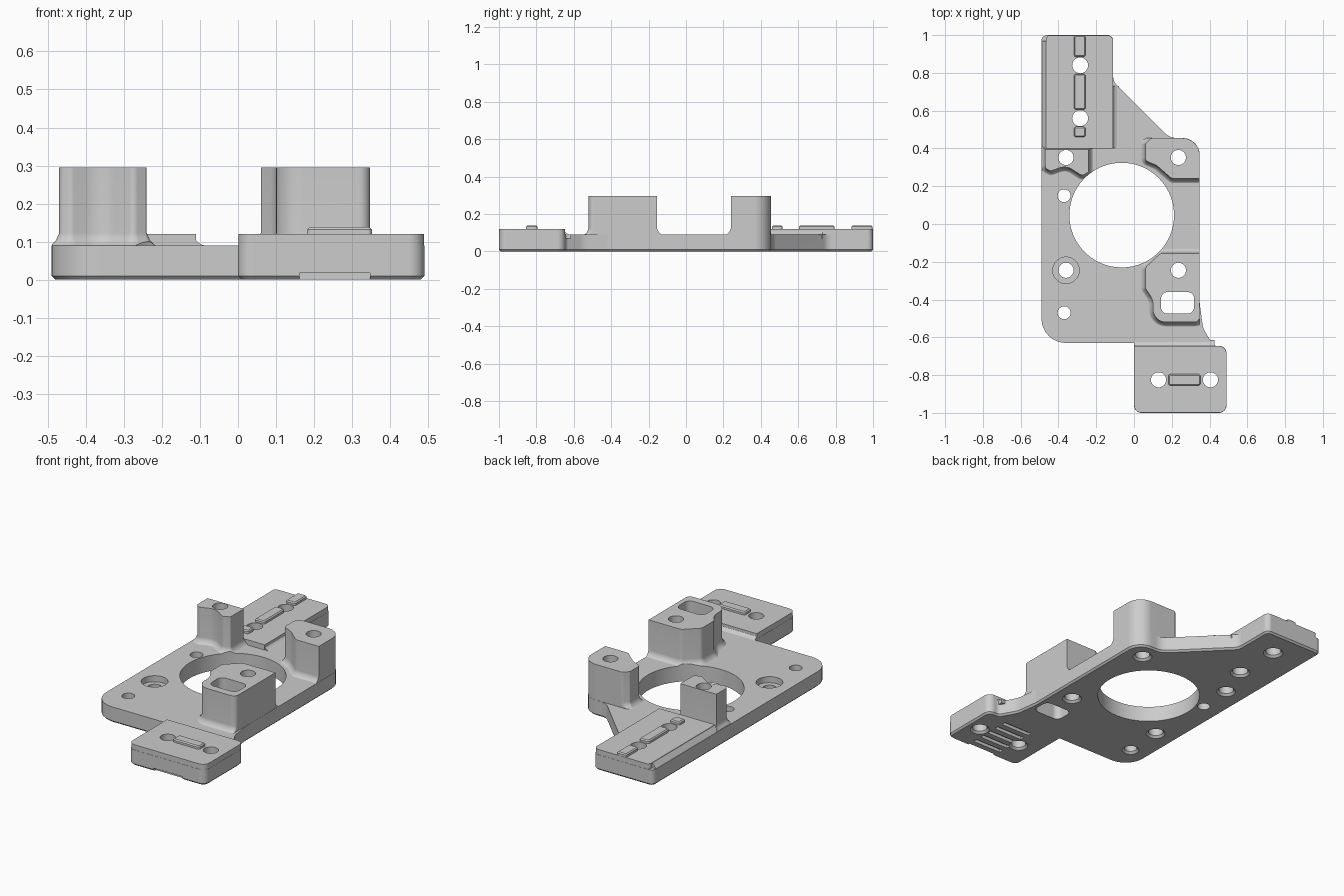
import bpy, bmesh, math
from mathutils import Vector

if "Cube" in bpy.data.objects:
    bpy.data.objects.remove(bpy.data.objects["Cube"], do_unlink=True)

grey = bpy.data.materials.new("plain grey")
grey.use_nodes = True
grey.diffuse_color = (0.604, 0.604, 0.604, 1)
grey.node_tree.nodes["Principled BSDF"].inputs["Base Color"].default_value = grey.diffuse_color


def rounded(corners, steps=8):
    """Polygon outline from (x, y, radius) corners."""
    out = []
    for i, (x, y, r) in enumerate(corners):
        p = Vector((x, y))
        a = (Vector(corners[i - 1][:2]) - p).normalized()
        b = (Vector(corners[(i + 1) % len(corners)][:2]) - p).normalized()
        if r == 0:
            out.append(p)
            continue
        half = a.angle(b) / 2
        centre = p + (a + b).normalized() * (r / math.sin(half))
        start = p + a * (r / math.tan(half)) - centre
        end = p + b * (r / math.tan(half)) - centre
        sweep = start.angle(end)
        for k in range(steps + 1):
            t = k / steps
            out.append(centre + (start * math.sin((1 - t) * sweep)
                                 + end * math.sin(t * sweep)) / math.sin(sweep))
    return out


def circle(x, y, r, n=48):
    return [Vector((x + r * math.cos(math.tau * i / n), y + r * math.sin(math.tau * i / n)))
            for i in range(n)]


def box(x0, x1, y0, y1, r=0.0):
    return rounded([(x0, y0, r), (x1, y0, r), (x1, y1, r), (x0, y1, r)])


def grow(pts, d):
    """Offset a counter-clockwise outline outward."""
    out = []
    for i, p in enumerate(pts):
        e = (p - pts[i - 1]).normalized()
        f = (pts[(i + 1) % len(pts)] - p).normalized()
        m, n = Vector((e.y, -e.x)), Vector((f.y, -f.x))
        out.append(p + (m + n) * (d / (1 + m.dot(n))))
    return out


def loft(name, pts, levels, place=lambda x, y, z: (x, y, z)):
    """Stack an outline at (height, offset) levels and cap it."""
    bm = bmesh.new()
    rings = [[bm.verts.new(place(p.x, p.y, z)) for p in grow(pts, d)] for z, d in levels]
    n = len(pts)
    for lo, hi in zip(rings, rings[1:]):
        for i in range(n):
            bm.faces.new((lo[i], lo[(i + 1) % n], hi[(i + 1) % n], hi[i]))
    bm.faces.new(rings[0][::-1])
    bm.faces.new(rings[-1])
    bmesh.ops.recalc_face_normals(bm, faces=bm.faces)
    mesh = bpy.data.meshes.new(name)
    bm.to_mesh(mesh)
    bm.free()
    mesh.materials.append(grey)
    ob = bpy.data.objects.new(name, mesh)
    bpy.context.collection.objects.link(ob)
    return ob


def volume(mesh):
    bm = bmesh.new()
    bm.from_mesh(mesh)
    result = bm.calc_volume()
    bm.free()
    return result


def combine(body, other, operation):
    """Boolean that only accepts a result of plausible volume."""
    before, extra = volume(body.data), abs(volume(other.data))
    if operation == "UNION":
        low, high = before * .999, before + extra * 1.01
    else:
        low, high = (before - extra) * .99, before * 1.001
    mod = body.modifiers.new("combine", "BOOLEAN")
    mod.operation, mod.object = operation, other
    done = False
    for solver in ("MANIFOLD", "EXACT"):
        mod.solver = solver
        bpy.context.view_layer.update()
        graph = bpy.context.evaluated_depsgraph_get()
        mesh = bpy.data.meshes.new_from_object(body.evaluated_get(graph))
        done = len(mesh.polygons) > 0 and low <= volume(mesh) <= high
        if done:
            break
    body.modifiers.remove(mod)
    if done:
        body.data = mesh
    if done or operation == "DIFFERENCE":
        bpy.data.objects.remove(other, do_unlink=True)


PLATE, PAD, POST, RIB = 0.09, 0.12, 0.295, 0.138
EDGE = .348      # right edge of the plate
IN = .001        # keeps stacked walls from coinciding

# Flat plate covering the whole footprint, chamfered underneath
body = loft("mounting_plate", rounded([
    (-.49, -.63, .13), (0, -.63, 0), (0, -1, .04), (.49, -1, .04), (.49, -.645, .04),
    (.42, -.645, .03), (.365, -.55, .12), (EDGE, -.42, .1), (EDGE, .455, .09),
    (.19, .455, .09), (-.11, .755, .06), (-.11, 1, .03), (-.49, 1, .03)]),
    [(0, -.01), (.01, 0), (PLATE, 0)])
parts = []

# Front pad
parts.append(loft("front_pad", rounded([
    (0, -1, .04), (.49, -1, .04), (.49, -.645, .04), (0, -.645, 0)]),
    [(.04, -IN), (PAD, -IN)]))


def cove(name, length_range, place):
    """Concave fillet profile swept along a straight line."""
    arc = [Vector((.035 - .035 * math.sin(a), .03 - .03 * math.cos(a)))
           for a in [math.pi / 2 * k / 6 for k in range(7)]]
    pts = [Vector((-.02, -.02)), Vector((.035, -.02))] + arc
    return loft(name, pts, [(v, 0) for v in length_range],
                lambda u, h, v: place(u, h + PLATE, v))


parts.append(cove("front_pad_cove", (IN, .425), lambda u, h, v: (v, u - .65, h - IN)))

# Back pad, sloped along its outer edge
parts.append(loft("back_pad", rounded([
    (-.465, .4, 0), (-.11, .4, 0), (-.11, 1, .03), (-.465, 1, .02)]),
    [(.07, -IN), (PAD, -IN)]))
parts.append(loft("back_pad_slope", rounded([
    (-.488, .08, 0), (-.45, .08, 0), (-.45, .118, 0), (-.465, .118, 0), (-.488, PLATE, 0)]),
    [(.403, 0), (.97, 0)], lambda x, z, y: (x, y, z)))
parts.append(cove("back_pad_cove", (.403, .73), lambda u, h, v: (u - .115, v, h - IN)))

# Three posts, flared at the foot but kept inside the plate edges
posts = {
    "back_left_post": [(-.47, .295, .02), (-.44, .28, .02), (-.36, .31, .08), (-.275, .255, .02),
                       (-.24, .275, .01), (-.24, .395, 0), (-.47, .395, 0)],
    "back_right_post": [(.06, .335, .02), (.12, .31, .08), (.2, .24, .03), (EDGE, .24, 0),
                        (EDGE, .455, .09), (.09, .455, .03), (.06, .425, .01)],
    "front_right_post": [(.06, -.34, .02), (.1, -.4, .08), (.1, -.52, .07), (EDGE, -.52, .03),
                         (EDGE, -.155, 0), (.14, -.155, .03), (.06, -.23, .03)],
}
flare = [(.07, .03), (.087, .03), (.093, .019), (.103, .009), (.123, 0), (POST, 0)]
for name, corners in posts.items():
    post = loft(name, rounded(corners), flare)
    corner = Vector((EDGE - .09, .365))
    for v in post.data.vertices:
        v.co.x = min(max(v.co.x, IN - .49), EDGE - IN)
        v.co.y = min(v.co.y, .455 - IN)
        out = v.co.xy - corner
        if min(out) > 0 and out.length > .09 - IN:
            v.co.xy = corner + out.normalized() * (.09 - IN)
    parts.append(post)

# Raised locating ribs on both pads
ribs = [(-.318, -.257, .885, .998), (-.318, -.257, .605, .795), (-.318, -.257, .46, .515),
        (.182, .352, -.855, -.795)]
for x0, x1, y0, y1 in ribs:
    parts.append(loft("rib", box(x0, x1, y0, y1, .012), [(.1, 0), (RIB - .006, 0), (RIB, -.006)]))

for part in parts:
    combine(body, part, "UNION")

# Large central opening and rectangular window
cutters = [loft("centre_cut", circle(-.065, .047, .277, 96), [(-.1, 0), (.5, 0)]),
           loft("window_cut", box(.143, .318, -.475, -.36, .035), [(-.1, 0), (.5, 0)])]

# Screw holes, countersunk from below
screws = [(-.285, .84, .042), (-.285, .56, .042), (-.36, .352, .04), (.235, .352, .04),
          (.235, -.245, .04), (-.36, -.245, .04), (-.37, -.47, .034), (.13, -.825, .04),
          (.405, -.825, .04)]
for x, y, r in screws:
    cutters.append(loft("screw_cut", circle(x, y, r), [(-.012, .024), (.012, 0), (.5, 0)]))
cutters.append(loft("pin_cut", circle(-.37, .15, .034), [(-.1, 0), (.5, 0)]))
cutters.append(loft("counterbore_cut", circle(-.36, -.245, .07), [(.055, 0), (.5, 0)]))

# Grip grooves under the front pad
for i in range(6):
    y = -.993 + i * .06
    cutters.append(loft("groove_cut", box(.162, .347, y - .013, y + .013), [(-.05, 0), (.018, 0)]))

for cutter in cutters:
    combine(body, cutter, "DIFFERENCE")

# Crisp edges, smooth rounds, flat faces kept flat
bpy.ops.object.select_all(action="DESELECT")
body.select_set(True)
bpy.context.view_layer.objects.active = body
bpy.ops.object.shade_smooth_by_angle(angle=math.radians(30))
body.modifiers.new("flat_faces", "WEIGHTED_NORMAL").keep_sharp = True
